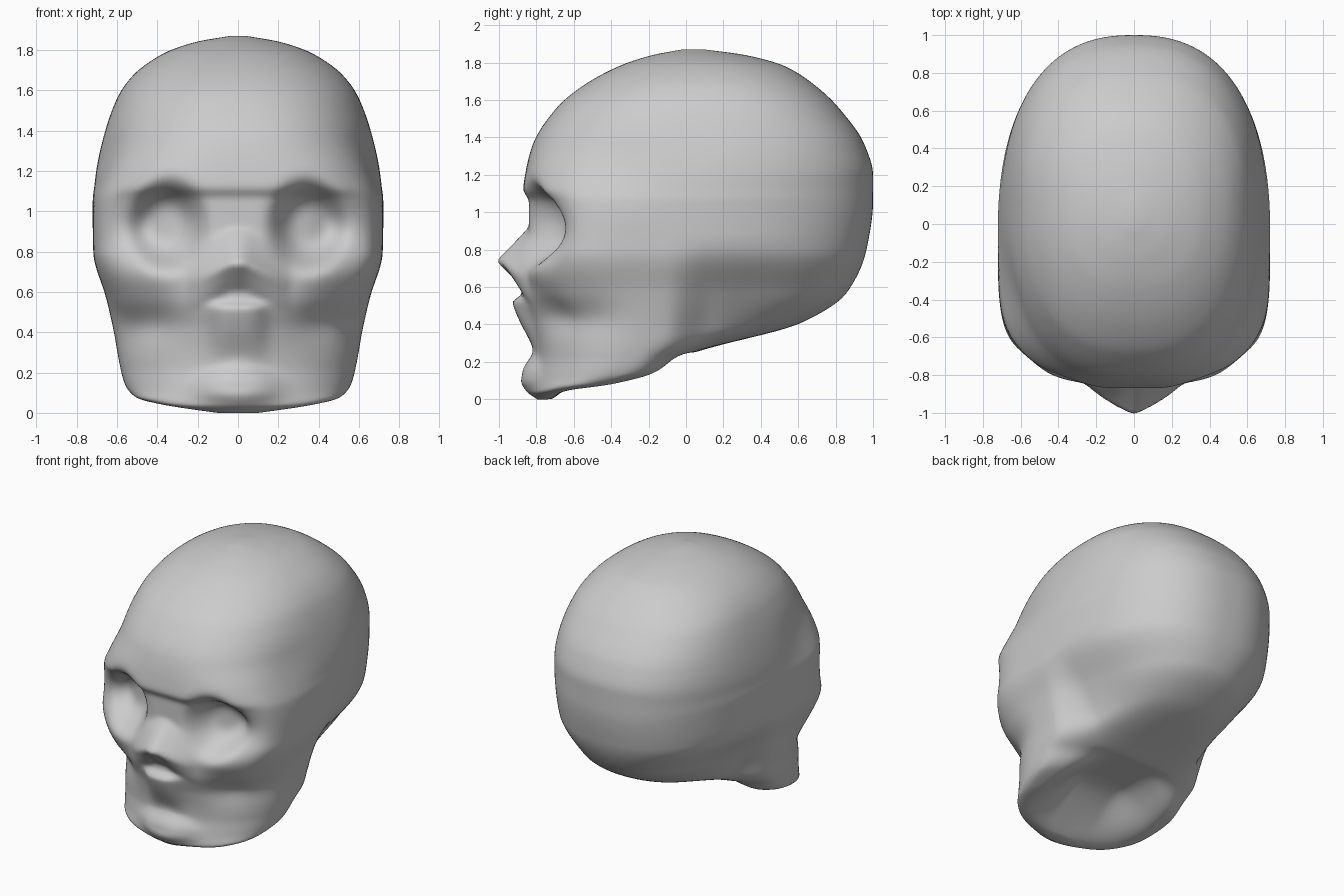
import bpy, bmesh
from math import sin, cos, pi, exp, radians

if "Cube" in bpy.data.objects:
    bpy.data.objects.remove(bpy.data.objects["Cube"])

SEG = 200

# Horizontal slices: z, front y, back y, half width, y of widest point, front/back roundness
SLICES = [
    (0.00, -.79, -.71, .10, -.75, 2.0, 2.0),
    (0.04, -.82, -.58, .38, -.66, 2.0, 2.1),
    (0.08, -.82, -.32, .51, -.50, 2.0, 2.4),
    (0.14, -.81, -.12, .56, -.36, 2.1, 2.8),
    (0.23, -.80, 0.00, .585, -.30, 2.1, 2.8),
    (0.41, -.82, 0.62, .62, -.26, 2.2, 2.1),
    (0.57, -.85, 0.86, .655, -.24, 2.6, 2.2),
    (0.80, -.84, 0.965, .718, -.15, 3.6, 2.4),
    (1.06, -.84, 1.00, .722, -.08, 3.5, 2.4),
    (1.12, -.87, 1.00, .715, -.05, 3.2, 2.4),
    (1.20, -.86, 1.00, .705, 0.00, 2.9, 2.4),
    (1.36, -.82, 0.955, .67, 0.07, 2.5, 2.4),
    (1.56, -.69, 0.815, .60, 0.10, 2.4, 2.4),
    (1.67, -.56, 0.70, .525, 0.10, 2.3, 2.3),
    (1.78, -.36, 0.53, .375, 0.08, 2.2, 2.2),
    (1.84, -.18, 0.32, .21, 0.06, 2.0, 2.0),
    (1.87, -.02, 0.10, .04, 0.04, 2.0, 2.0),
]


def slope(i, k):
    """Monotone slope of column k at slice i."""
    if i == 0 or i == len(SLICES) - 1:
        i, j = (0, 1) if i == 0 else (i - 1, i)
        return (SLICES[j][k] - SLICES[i][k]) / (SLICES[j][0] - SLICES[i][0])
    a, b, c = SLICES[i - 1:i + 2]
    l, r = (b[k] - a[k]) / (b[0] - a[0]), (c[k] - b[k]) / (c[0] - b[0])
    return 0 if l * r <= 0 else 2 * l * r / (l + r)


def slice_at(z):
    i = max(j for j in range(len(SLICES) - 1) if SLICES[j][0] <= z)
    a, b = SLICES[i], SLICES[i + 1]
    h = b[0] - a[0]
    t = (z - a[0]) / h
    return [a[k] * (1 + 2 * t) * (1 - t) ** 2 + b[k] * t * t * (3 - 2 * t)
            + h * slope(i, k) * t * (1 - t) ** 2 + h * slope(i + 1, k) * t * t * (t - 1)
            for k in range(1, 7)]


def step(a, b, v):
    t = min(1, max(0, (v - a) / (b - a)))
    return t * t * (3 - 2 * t)


def bump(u, v, cu, cv, ru, rv, power=2):
    r = (((u - cu) / ru) ** 2 + ((v - cv) / rv) ** 2) ** 0.5
    return exp(-r ** power)


def face_relief(x, z):
    """Forward/backward offset of the face at (x, z)."""
    x = abs(x)
    d = 0.19 * bump(x, z, .35, .93, .16, .19, 4)        # eye socket
    d += 0.09 * bump(x, z, .54, .90, .12, .18)          # open outer rim
    d += 0.05 * bump(x, z, .43, .45, .14, .11)          # cheek hollow
    d -= 0.02 * bump(x, z, .42, .70, .16, .08)          # cheekbone
    d -= 0.03 * bump(x, z, 0, .54, .22, .16)            # muzzle
    d -= 0.055 * exp(-(x / .13) ** 4) * (1 - step(.52, .56, z)) * step(.18, .46, z)  # teeth
    zc = z + .5 * x
    d -= 0.065 * bump(x, z, 0, .13, .19, .10, 3) * (1 - step(.24, .36, zc))  # chin
    zn = z + .5 * max(0, x - .04)                       # arched nose wedge
    ridge = min((zn - .60) / .14, (.92 - zn) / .18)
    d -= 0.17 * max(0, ridge) * max(0, 1 - (x / .26) ** 1.2)
    return d


def shape(x, y, z):
    # recess behind the jaw, hollow cheeks and temples
    recess = step(-.10, .14, y) * (1 - .7 * step(.25, .8, y))
    k = 1 - .2 * recess * (1 - step(.35, .88, z)) * step(.15, .3, z)
    k -= .05 * bump(y, z, -.55, .43, .2, .12)
    k -= .04 * bump(y, z, -.38, 1.24, .25, .16)
    x, y = x * k, y + face_relief(x, z) * step(-.25, -.55, y)
    # throat hollow inside the jaw arch
    lift = step(-.74, -.30, y) * (1 - step(.14, .46, abs(x)))
    return x, y, z + max(0, .25 - z) * lift * (1 - step(0, .2, y))


# Head: stacked rings bridged into one shell, finer at chin and crown
bm = bmesh.new()
levels, z = [], 0.0
while z < 1.868:
    levels.append(z)
    z += .006 if z < .25 or z > 1.75 else .016
levels.append(1.87)
rings = []
for z in levels:
    yf, yb, w, yc, nf, nb = slice_at(z)
    ring = []
    for i in range(SEG):
        a = 2 * pi * i / SEG
        s, c = sin(a), -cos(a)
        n, depth = (nf, yc - yf) if c < 0 else (nb, yb - yc)
        r = (abs(s) ** n + abs(c) ** n) ** (-1 / n)
        ring.append(bm.verts.new(shape(w * r * s, yc + depth * r * c, z)))
    rings.append(ring)
for lo, hi in zip(rings, rings[1:]):
    for i in range(SEG):
        j = (i + 1) % SEG
        bm.faces.new((lo[i], lo[j], hi[j], hi[i]))
bm.faces.new(rings[0][::-1])
bm.faces.new(rings[-1])
for _ in range(2):
    bmesh.ops.smooth_vert(bm, verts=[v for r in rings[2:-2] for v in r], factor=.4,
                          use_axis_x=True, use_axis_y=True, use_axis_z=True)
bmesh.ops.recalc_face_normals(bm, faces=bm.faces)

mesh = bpy.data.meshes.new("skull_head")
bm.to_mesh(mesh)
bm.free()
head = bpy.data.objects.new("skull_head", mesh)
bpy.context.collection.objects.link(head)
bpy.context.view_layer.objects.active = head
head.select_set(True)
bpy.ops.object.shade_smooth_by_angle(angle=radians(60))
